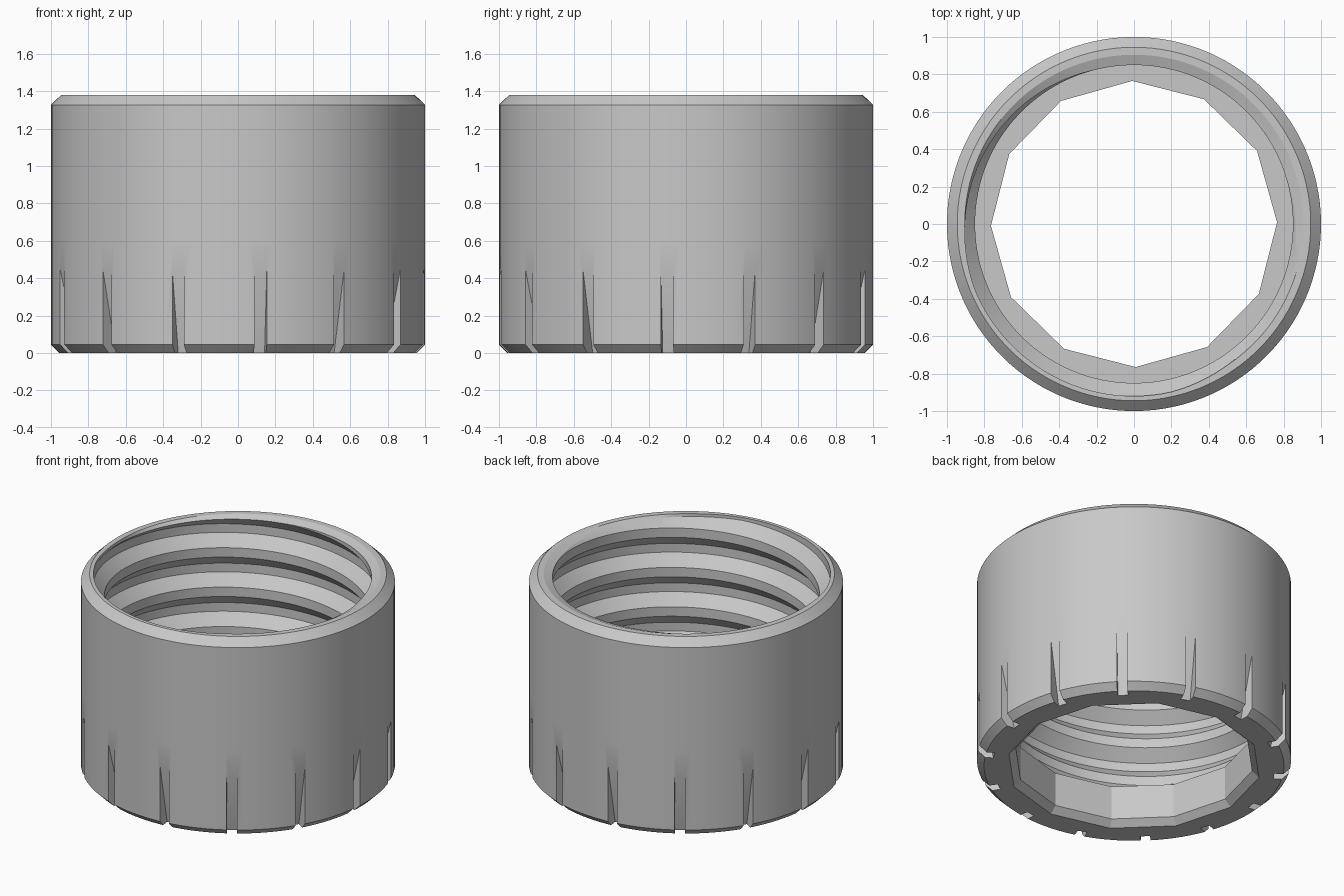
import bpy, bmesh, math
from mathutils import Matrix

old = bpy.data.objects.get("Cube")
if old:
    bpy.data.objects.remove(old, do_unlink=True)

HEIGHT = 1.38
SEGMENTS = 120
TURN = math.radians(0.7)          # small twist of the twelve-sided hole
PITCH = 0.277
CREST, ROOT = 0.85, 0.92
THREAD_LOW, THREAD_HIGH = 0.28, 1.36
# half crest, flank and root heights of one thread turn
STEPS = (-0.033, 0.033, 0.108, PITCH - 0.108)


def thread_radius(offset):
    """Radius of the trapezoid thread at a height measured from a crest."""
    d = abs((offset + PITCH / 2) % PITCH - PITCH / 2)
    t = min(max((d - STEPS[1]) / (STEPS[2] - STEPS[1]), 0), 1)
    return CREST + (ROOT - CREST) * t


def polygon_radius(angle, corner, sides=12):
    wedge = 2 * math.pi / sides
    a = (angle - TURN + 1e-7) % wedge - wedge / 2
    return corner * math.cos(wedge / 2) / math.cos(a)


def column(i):
    """Closed (radius, height) section of the nut at one angle."""
    angle = TURN + 2 * math.pi * i / SEGMENTS
    crest = 1.139 + PITCH * (angle - math.radians(135)) / (2 * math.pi)
    thread = []
    for turn in range(-6, 4):
        for step in STEPS:
            z = crest + turn * PITCH + step
            z = min(max(z, THREAD_LOW), THREAD_HIGH)
            thread.append((thread_radius(z - crest), z))
    rim = max(0.905, thread[-1][0])
    section = [(polygon_radius(angle, 0.81), 0), (0.955, 0), (1, 0.045),
               (1, 0.6), (1, HEIGHT - 0.053), (0.945, HEIGHT), (rim, HEIGHT)]
    section += reversed(thread)
    section += [(polygon_radius(angle, 0.765), THREAD_LOW),
                (polygon_radius(angle, 0.765), 0.043)]
    return [(r * math.cos(angle), r * math.sin(angle), z) for r, z in section]


def make_object(name, bm):
    bmesh.ops.recalc_face_normals(bm, faces=bm.faces)
    mesh = bpy.data.meshes.new(name)
    bm.to_mesh(mesh)
    bm.free()
    obj = bpy.data.objects.new(name, mesh)
    bpy.context.collection.objects.link(obj)
    return obj


# Threaded nut body
bm = bmesh.new()
columns = [[bm.verts.new(p) for p in column(i)] for i in range(SEGMENTS + 1)]
for a, b in zip(columns, columns[1:]):
    for k in range(len(a)):
        n = (k + 1) % len(a)
        bm.faces.new((a[k], b[k], b[n], a[n]))
bmesh.ops.remove_doubles(bm, verts=bm.verts, dist=0.0001)
nut = make_object("threaded_nut", bm)

grey = bpy.data.materials.new("plain grey")
grey.use_nodes = True
grey.diffuse_color = (0.58, 0.58, 0.58, 1)
shader = next(n for n in grey.node_tree.nodes if n.type == "BSDF_PRINCIPLED")
shader.inputs["Base Color"].default_value = grey.diffuse_color
nut.data.materials.append(grey)

# Ramped grip slots around the lower edge
SLOTS = 14
bm = bmesh.new()
ramp = [(0.8956, -0.02), (1.1, -0.02), (1.1, 0.54), (1.02, 0.54)]
for i in range(SLOTS):
    spin = Matrix.Rotation(math.radians(-83) + 2 * math.pi * i / SLOTS, 3, "Z")
    sides = []
    for y in (-0.0325, 0.0325):
        ring = []
        for r, z in ramp:
            v = bm.verts.new((r, y, z))
            v.co = spin @ v.co
            ring.append(v)
        sides.append(ring)
    left, right = sides
    bm.faces.new(left)
    bm.faces.new(right[::-1])
    for k in range(4):
        n = (k + 1) % 4
        bm.faces.new((left[k], right[k], right[n], left[n]))
cutter = make_object("slot_cutter", bm)
cutter.data.materials.append(grey)
cutter.hide_render = True

cut = nut.modifiers.new("grip slots", "BOOLEAN")
cut.operation = "DIFFERENCE"
cut.solver = "EXACT"
cut.object = cutter
bpy.ops.object.select_all(action="DESELECT")
nut.select_set(True)
bpy.context.view_layer.objects.active = nut
bpy.ops.object.modifier_apply(modifier=cut.name)
bpy.data.objects.remove(cutter, do_unlink=True)
bpy.ops.object.shade_smooth_by_angle(angle=math.radians(18))
